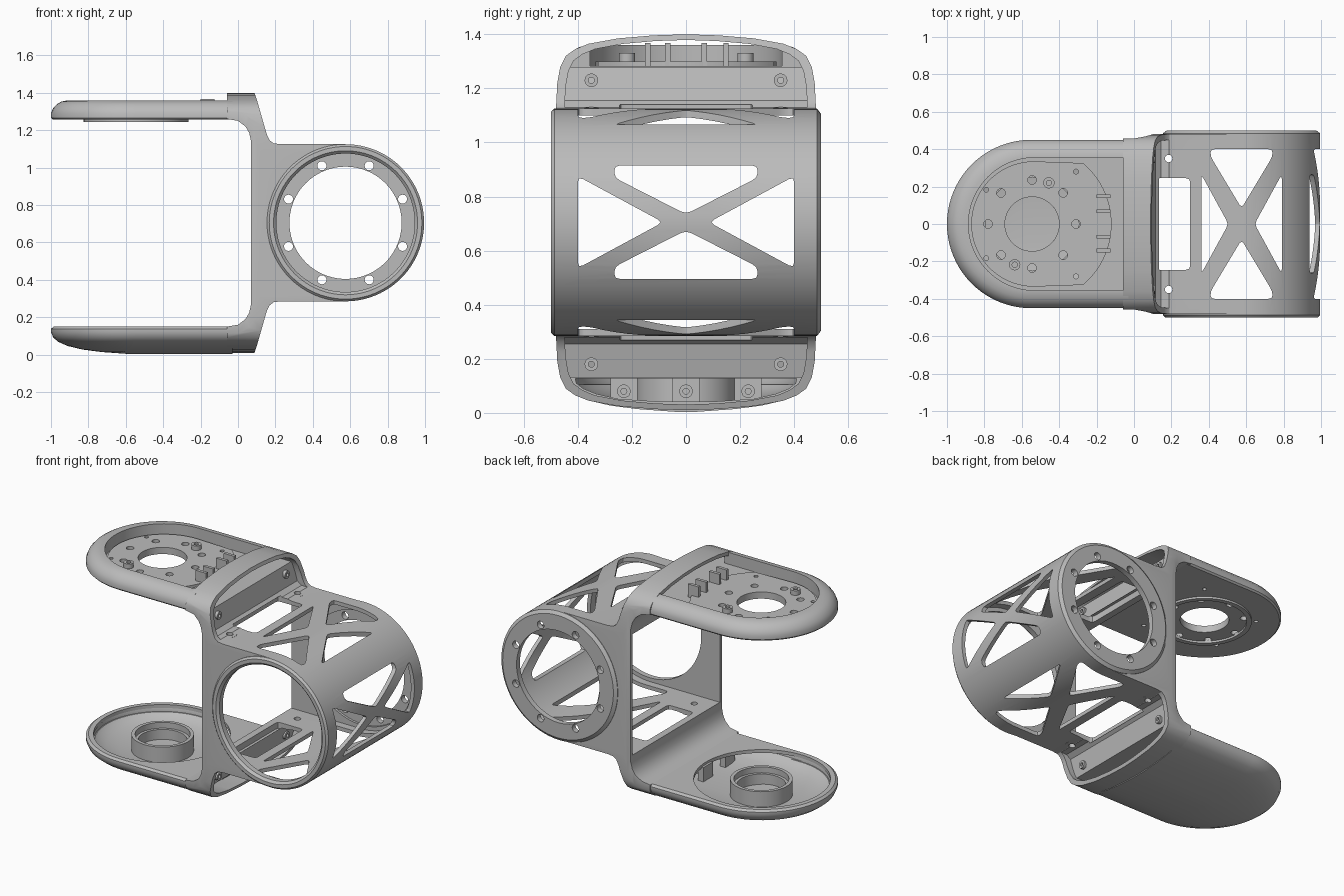
import bpy, bmesh
from math import sin, cos, pi, radians, dist

if "Cube" in bpy.data.objects:
    bpy.data.objects.remove(bpy.data.objects["Cube"])

grey = bpy.data.materials.new("plain grey")
grey.use_nodes = True
grey.diffuse_color = (0.5, 0.5, 0.5, 1)
grey.node_tree.nodes["Principled BSDF"].inputs["Base Color"].default_value = (0.5, 0.5, 0.5, 1)

MID = 0.705           # height of the mirror plane and tube axis
AX, PX = 0.575, -0.545  # tube axis x, arm pivot x
parts = []


def flip(z):
    return 2 * MID - z


def loft(name, rings, closed=False):
    """Skin a stack of equal rings; caps the ends unless closed."""
    bm = bmesh.new()
    vs = [[bm.verts.new(p) for p in r] for r in rings]
    n = len(rings[0])
    for i in range(len(vs) if closed else len(vs) - 1):
        a, b = vs[i], vs[(i + 1) % len(vs)]
        for j in range(n):
            k = (j + 1) % n
            bm.faces.new((a[j], a[k], b[k], b[j]))
    if not closed:
        bm.faces.new(vs[0])
        bm.faces.new(vs[-1])
    bmesh.ops.recalc_face_normals(bm, faces=bm.faces)
    me = bpy.data.meshes.new(name)
    bm.to_mesh(me)
    bm.free()
    me.materials.append(grey)
    ob = bpy.data.objects.new(name, me)
    bpy.context.collection.objects.link(ob)
    return ob


def at(axis, u, v, w):
    return {"x": (w, u, v), "y": (u, w, v), "z": (u, v, w)}[axis]


def prism(name, pts, axis, w0, w1):
    return loft(name, [[at(axis, u, v, w) for u, v in pts] for w in (w0, w1)])


def circle(u, v, r, n=48):
    return [(u + r * cos(2 * pi * i / n), v + r * sin(2 * pi * i / n)) for i in range(n)]


def rod(name, axis, u, v, r, w0, w1, n=48):
    return prism(name, circle(u, v, r, n), axis, w0, w1)


def tube(name, axis, u, v, section, n=64):
    """Revolve a closed section of (radius, position along axis)."""
    return loft(name, [[at(axis, a, b, w) for a, b in circle(u, v, r, n)] for r, w in section], True)


def ring(name, axis, u, v, ro, ri, w0, w1, n=64):
    return tube(name, axis, u, v, [(ro, w0), (ro, w1), (ri, w1), (ri, w0)], n)


def rect(u0, u1, v0, v1):
    return [(u0, v0), (u1, v0), (u1, v1), (u0, v1)]


def rounded(pts):
    out = []
    for i, p in enumerate(pts):
        a, b = [[c + (d - c) * min(0.022 / dist(p, q), 0.4) for c, d in zip(p, q)]
                for q in (pts[i - 1], pts[(i + 1) % len(pts)])]
        out += [a, [c / 2 + (d + e) / 4 for c, d, e in zip(p, a, b)], b]
    return out


def stadium(r, cx, end, n=40):
    arc = [(cx + r * cos(pi / 2 + pi * i / n), r * sin(pi / 2 + pi * i / n)) for i in range(n + 1)]
    return arc + [(end, -r), (end, r)]


def shell(name, layers, cx, end):
    return loft(name, [[(x, y, z) for x, y in stadium(r, cx, end)] for r, z in layers])


def combine(ob, cutter, op="DIFFERENCE"):
    """Apply a boolean, trying the second solver if the first yields nothing."""
    bpy.context.view_layer.objects.active = ob
    for solver in ("MANIFOLD", "EXACT"):
        before = ob.data.copy()
        m = ob.modifiers.new("cut", "BOOLEAN")
        m.operation, m.solver, m.object = op, solver, cutter
        bpy.ops.object.modifier_apply(modifier=m.name)
        if len(ob.data.polygons) > 3:
            break
        ob.data = before
    bpy.data.objects.remove(cutter)


def keep(ob):
    parts.append(ob)
    return ob


# Housing: side profile trimmed by the end outline and the plan outline
half = [(0.07, 1.14), (0.06, 1.185), (0.04, 1.22), (0.0, 1.25), (-0.06, 1.26), (-0.06, 1.41),
        (0.085, 1.41), (0.1, 1.365), (0.153, 1.18), (0.168, 1.147), (0.19, 1.13), (0.23, 1.125)]
arc = [(AX + 0.42 * sin(pi * i / 48), MID + 0.42 * cos(pi * i / 48)) for i in range(49)]
housing = keep(prism("housing", half + arc + [(x, flip(z)) for x, z in reversed(half)], "y", -0.6, 0.6))
crown = [(0.482, 1.1), (0.476, 1.22), (0.465, 1.28), (0.445, 1.32), (0.41, 1.345), (0.36, 1.365),
         (0.25, 1.385), (0.12, 1.396), (0, 1.4)]
crown += [(-y, z) for y, z in reversed(crown[:-1])]
outline = crown + [(y, flip(z)) for y, z in reversed(crown)]
combine(housing, prism("trim", outline, "x", -1, 2), "INTERSECT")
plan = [(-0.2, 0.453), (0, 0.457), (0.06, 0.468), (0.1, 0.48), (0.16, 0.49), (2, 0.49)]
combine(housing, prism("trim", plan + [(x, -y) for x, y in reversed(plan)], "z", -1, 2), "INTERSECT")

# Hollow chamber, open towards the arms and at both tube ends
hollow = [(-0.02, MID + 0.395)]
hollow += [(AX + 0.395 * sin(pi * i / 48), MID + 0.395 * cos(pi * i / 48)) for i in range(49)]
hollow += [(-0.02, MID - 0.395)]
combine(housing, prism("cut", hollow, "y", -0.45, 0.45))
combine(housing, rod("cut", "y", AX, MID, 0.38, -0.6, 0.6, 96))

# Neck pockets behind the sloping panels
pocket = [(0.3, 1.132), (0.145, 1.132), (0.115, 1.155), (0.085, 1.28), (-0.2, 1.28), (-0.2, 1.5), (0.3, 1.5)]
inner = [(y * 0.935, MID + (z - MID) * 0.97) for y, z in outline]
for side in (lambda z: z, flip):
    c = prism("cut", [(x, side(z)) for x, z in pocket], "y", -0.6, 0.6)
    combine(c, prism("trim", inner, "x", -1, 2), "INTERSECT")
    combine(housing, c)

# Cross-braced windows in the top, bottom and round face
for s in (-1, 1):
    wedge = [(s * 0.215, 0.265), (s * 0.215, -0.265), (s * 0.07, 0)]
    gable = [(-0.165, 0.4), (0.165, 0.4), (0.165, 0.36), (0, 0.085), (-0.165, 0.36)]
    for shape in (wedge, [(u, s * v) for u, v in gable]):
        combine(housing, prism("cut", rounded([(u + AX, v) for u, v in shape]), "z", 0.2, 1.2))
    wedge = [(s * 0.4, 0.17), (s * 0.4, -0.17), (s * 0.085, 0)]
    gable = [(-0.265, 0.21), (0.265, 0.21), (0.265, 0.165), (0, 0.03), (-0.265, 0.165)]
    for shape in (wedge, [(u, s * v) for u, v in gable]):
        combine(housing, prism("cut", rounded([(u, v + MID) for u, v in shape]), "x", 0.7, 1.2))
    combine(housing, rod("cut", "z", 0.185, s * 0.35, 0.02, 0.25, 1.16, 20))
combine(housing, prism("cut", rounded(rect(0.115, 0.3, -0.245, 0.245)), "z", 0.27, 1.14))

# Tube end rims: open front, bolted flange at the back
keep(tube("front_rim", "y", AX, MID, [(0.42, -0.45), (0.42, -0.487), (0.408, -0.5), (0.385, -0.5),
                                      (0.37, -0.485), (0.37, -0.45)], 96))
flange = keep(tube("back_flange", "y", AX, MID, [(0.42, 0.45), (0.42, 0.485), (0.4, 0.5), (0.3, 0.5),
                                                 (0.3, 0.465), (0.37, 0.465), (0.37, 0.45)], 96))
for i in range(8):
    a = radians(22.5 + 45 * i)
    combine(flange, rod("cut", "y", AX + 0.33 * cos(a), MID + 0.33 * sin(a), 0.024, 0.4, 0.6, 24))

# Upper arm: rounded plate with a recess
upper = keep(shell("upper_arm", [(0.44, 1.256), (0.45, 1.266), (0.45, 1.29), (0.44, 1.315), (0.42, 1.338),
                                 (0.395, 1.353), (0.36, 1.36)], -0.55, -0.03))
combine(upper, prism("cut", stadium(0.355, -0.53, 0.1), "z", 1.283, 1.5))
disc = [(PX + 0.425 * cos(radians(a)), 0.425 * sin(radians(a))) for a in range(-50, 51, 4)]
floor = keep(prism("upper_floor", disc + stadium(0.335, -0.535, -0.3)[:-2], "z", 1.27, 1.3))
holes = [(PX, 0, 0.145)]
holes += [(PX + 0.235 * cos(i * pi / 4), 0.235 * sin(i * pi / 4), 0.023) for i in range(8)]
holes += [(x, s * y, 0.013) for x, y in ((-0.79, 0.183), (-0.31, 0.28)) for s in (-1, 1)]
for x, y, r in holes:
    for ob in (upper, floor):
        combine(ob, rod("cut", "z", x, y, r, 1.2, 1.4, 48 if r > 0.1 else 20))
keep(ring("under_ring", "z", PX, 0, 0.28, 0.25, 1.243, 1.265))
for x, y in ((-0.455, 0.22), (-0.638, -0.218)):
    keep(ring("floor_boss", "z", x, y, 0.03, 0.014, 1.295, 1.33, 20))
for y in (0.148, 0.068, -0.068, -0.142):
    keep(prism("cable_clip", rect(-0.2, -0.125, y - 0.01, y + 0.01), "z", 1.28, 1.368))

# Lower arm: domed pan with a deck near the neck
lower = keep(shell("lower_arm", [(0.435, 0.15), (0.45, 0.138), (0.45, 0.12), (0.437, 0.09), (0.41, 0.068),
                                 (0.36, 0.046), (0.28, 0.027), (0.18, 0.014), (0.04, 0.004)], -0.55, -0.03))
combine(lower, shell("cut", [(0.41, 0.128), (0.405, 0.11), (0.38, 0.09), (0.33, 0.07), (0.25, 0.052),
                             (0.1, 0.042)], -0.55, 0.1))
combine(lower, rod("cut", "z", -0.55, 0, 0.405, 0.105, 0.3, 80))
keep(ring("bearing_cup", "z", PX, 0, 0.185, 0.163, 0.035, 0.148))
keep(ring("cup_step", "z", PX, 0, 0.17, 0.145, 0.035, 0.11))

# Fixings: posts in the lower neck, panel screws and deck screw seats
for y in (-0.23, 0, 0.23):
    keep(prism("neck_post", rect(y - 0.05, y + 0.05, 0.035, 0.135), "x", -0.16, -0.12))
    keep(ring("post_screw", "x", y, 0.08, 0.025, 0.011, -0.125, -0.1, 20))
for s in (-1, 1):
    for z in (1.23, flip(1.23)):
        keep(ring("panel_screw", "x", s * 0.35, z, 0.025, 0.011, 0.08, 0.112, 20))
    for z in (1.12, flip(1.127)):
        keep(ring("screw_seat", "z", 0.185, s * 0.35, 0.042, 0.02, z, z + 0.007, 24))

# Smooth curved surfaces while keeping crisp edges
bpy.ops.object.select_all(action="DESELECT")
for ob in parts:
    ob.select_set(True)
bpy.context.view_layer.objects.active = housing
bpy.ops.object.shade_smooth_by_angle(angle=radians(28))
